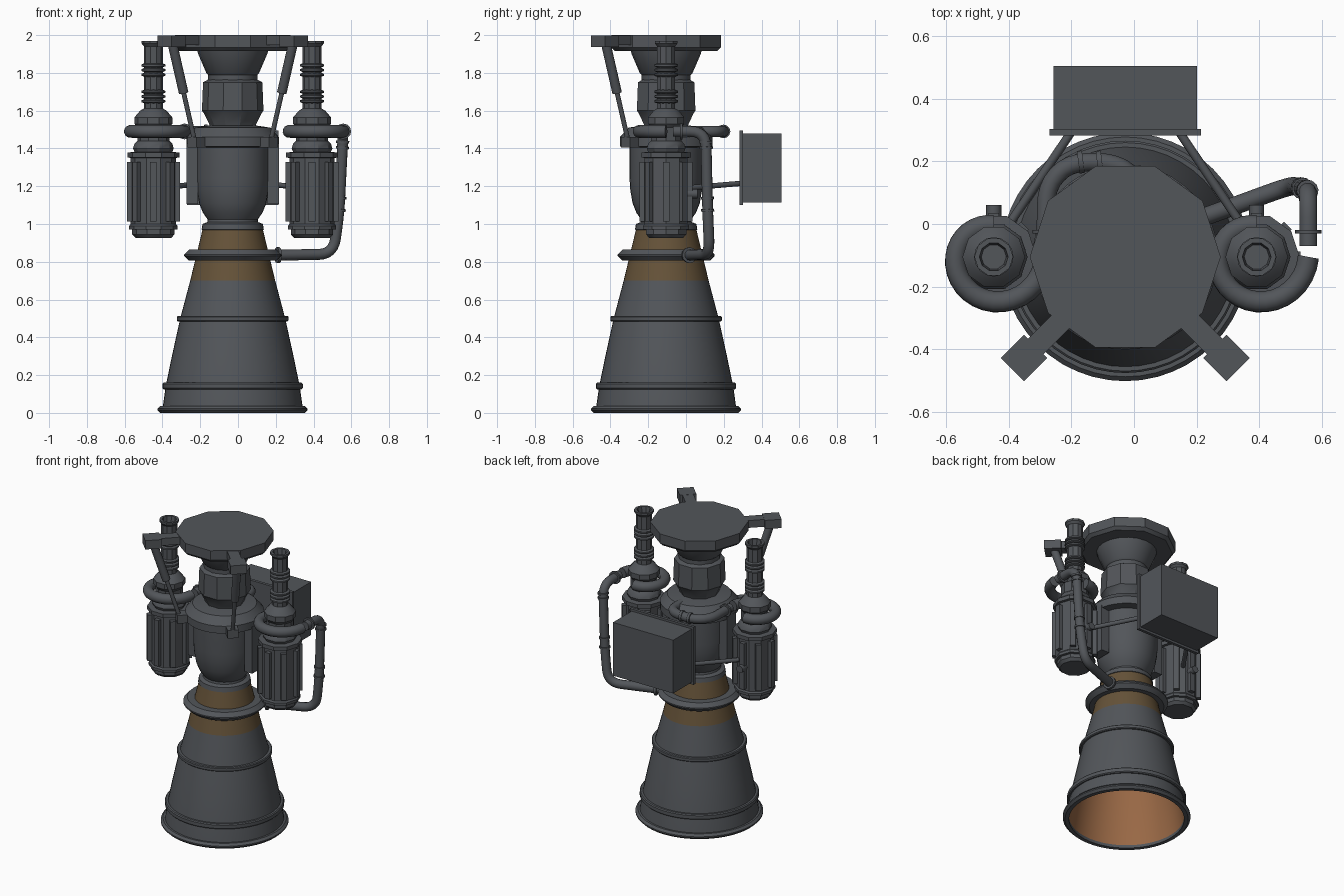
import bpy, bmesh, math
from mathutils import Vector, Matrix

if "Cube" in bpy.data.objects:
    bpy.data.objects.remove(bpy.data.objects["Cube"], do_unlink=True)


def material(name, rgb):
    m = bpy.data.materials.new(name)
    m.use_nodes = True
    m.diffuse_color = (*rgb, 1)
    m.node_tree.nodes["Principled BSDF"].inputs["Base Color"].default_value = (*rgb, 1)
    return m


GREY = material("dark grey metal", (0.085, 0.092, 0.102))
BROWN = material("heat stained brown", (0.13, 0.085, 0.04))
COPPER = material("copper lining", (0.32, 0.14, 0.06))
CX, CY = -0.028, -0.105          # engine axis
AXIS = (CX, CY)
PUMP_OFFSET = 0.42


def finish(name, bm, mats=(GREY,), smooth=True):
    bmesh.ops.recalc_face_normals(bm, faces=bm.faces)
    me = bpy.data.meshes.new(name)
    bm.to_mesh(me)
    bm.free()
    ob = bpy.data.objects.new(name, me)
    bpy.context.collection.objects.link(ob)
    for m in mats:
        me.materials.append(m)
    if smooth:
        bpy.ops.object.select_all(action='DESELECT')
        ob.select_set(True)
        bpy.context.view_layer.objects.active = ob
        bpy.ops.object.shade_smooth_by_angle(angle=math.radians(32))
    return ob


def lathe(name, profile, centre, sides, mats=(GREY,), rule=None, closed=False):
    """Spin (radius, z) points round a vertical axis."""
    bm = bmesh.new()
    rings = [[bm.verts.new((centre[0] + r * math.cos(math.tau * i / sides),
                            centre[1] + r * math.sin(math.tau * i / sides), z))
              for i in range(sides)] for r, z in profile]
    pairs = list(zip(rings, rings[1:])) + ([(rings[-1], rings[0])] if closed else [])
    for k, (a, b) in enumerate(pairs):
        for i in range(sides):
            j = (i + 1) % sides
            f = bm.faces.new((a[i], a[j], b[j], b[i]))
            f.material_index = rule(k) if rule else 0
    if not closed:
        bm.faces.new(rings[0])
        bm.faces.new(rings[-1])
    return finish(name, bm, mats)


def box(name, size, centre, angle=0):
    bm = bmesh.new()
    mat = (Matrix.Translation(centre) @ Matrix.Rotation(angle, 4, 'Z')
           @ Matrix.Diagonal((*size, 1)))
    bmesh.ops.create_cube(bm, size=1, matrix=mat)
    return finish(name, bm, smooth=False)


def rod(name, a, b, radius, sides=12):
    a, b = Vector(a), Vector(b)
    bm = bmesh.new()
    mat = (Matrix.Translation((a + b) / 2)
           @ (b - a).to_track_quat('Z', 'Y').to_matrix().to_4x4())
    bmesh.ops.create_cone(bm, cap_ends=True, segments=sides, radius1=radius,
                          radius2=radius, depth=(b - a).length, matrix=mat)
    return finish(name, bm)


def rounded(points, bend=0.06, steps=4):
    """Replace each corner of a path with a short arc."""
    pts = [Vector(p) for p in points]
    out = [pts[0]]
    for p, q, r in zip(pts, pts[1:], pts[2:]):
        a = q + (p - q).normalized() * min(bend, (p - q).length * 0.48)
        b = q + (r - q).normalized() * min(bend, (r - q).length * 0.48)
        for i in range(steps + 1):
            t = i / steps
            out.append(a * (1 - t) ** 2 + q * 2 * t * (1 - t) + b * t * t)
    return out + [pts[-1]]


def pipe(name, path, radius, sides=12):
    bm = bmesh.new()
    rings, side = [], None
    for i, p in enumerate(path):
        t = (path[min(i + 1, len(path) - 1)] - path[max(i - 1, 0)]).normalized()
        if side is None:
            side = t.orthogonal()
        side = (side - t * side.dot(t)).normalized()
        other = t.cross(side)
        rings.append([bm.verts.new(p + radius * (side * math.cos(math.tau * k / sides)
                                                 + other * math.sin(math.tau * k / sides)))
                      for k in range(sides)])
    for a, b in zip(rings, rings[1:]):
        for k in range(sides):
            j = (k + 1) % sides
            bm.faces.new((a[k], a[j], b[j], b[k]))
    bm.faces.new(rings[0])
    bm.faces.new(rings[-1])
    return finish(name, bm)


# Nozzle bell: outer wall up, inner lining down
outer = [(0.372, 0.02), (0.355, 0.14), (0.322, 0.3), (0.278, 0.5), (0.225, 0.7), (0.16, 0.97)]
inner = [(r - 0.014, z) for r, z in reversed(outer)]
lathe("nozzle_bell", outer + inner, AXIS, 48, (GREY, BROWN, COPPER),
      lambda k: (0 if k < 4 else 1) if k < 5 else 2, closed=True)
lathe("throat_plug", [(0.15, 0.962), (0.15, 0.972)], AXIS, 32, (COPPER,))

# Bands round the bell
def band(name, r_in, r_out, z0, z1, chamfer):
    mid = r_out - chamfer
    lathe(name, [(r_in, z0), (mid, z0), (r_out, z0 + chamfer), (r_out, z1 - chamfer),
                 (mid, z1), (r_in, z1)], AXIS, 48, closed=True)

band("nozzle_lip", 0.358, 0.397, 0.0, 0.036, 0.014)
band("lower_bell_band", 0.345, 0.371, 0.125, 0.16, 0.006)
band("upper_bell_band", 0.27, 0.296, 0.485, 0.512, 0.005)
band("coolant_manifold", 0.17, 0.257, 0.806, 0.864, 0.025)

# Combustion chamber and injector dome
lathe("throat_collar", [(0.15, 0.965), (0.165, 0.97), (0.16, 1.0), (0.135, 1.01),
                        (0.13, 1.04)], AXIS, 32)
lathe("combustion_chamber", [(0.13, 1.02), (0.158, 1.06), (0.178, 1.11), (0.19, 1.18),
                             (0.194, 1.24), (0.194, 1.42)], AXIS, 32)
lathe("injector_dome", [(0.2, 1.405), (0.245, 1.41), (0.245, 1.46), (0.2, 1.51),
                        (0.1, 1.525)], AXIS, 32)
for s in (-1, 1):
    box("chamber_side_plate", (0.06, 0.1, 0.32), (CX + s * 0.214, CY, 1.265))

# Gimbal column and mounting plate
lathe("gimbal_body", [(0.115, 1.5), (0.125, 1.53), (0.152, 1.585), (0.163, 1.6),
                      (0.157, 1.75), (0.13, 1.765)], AXIS, 10)
lathe("gimbal_cone", [(0.13, 1.755), (0.13, 1.79), (0.14, 1.8), (0.183, 1.9),
                      (0.19, 1.925)], AXIS, 20)
lathe("mounting_plate", [(0.285, 1.916), (0.305, 1.935), (0.305, 2.0)], AXIS, 10)

# Gimbal actuators on the two front diagonals
for s in (-1, 1):
    d = Vector((s, -1, 0)).normalized()
    at = lambda dist, z: Vector((CX, CY, z)) + d * dist
    turn = math.atan2(d.y, d.x)
    box("actuator_arm", (0.2, 0.07, 0.05), at(0.34, 1.972), turn)
    box("actuator_block", (0.105, 0.105, 0.06), at(0.457, 1.968), turn)
    box("actuator_foot", (0.07, 0.07, 0.056), at(0.27, 1.432), turn)
    top, foot = at(0.45, 1.95), at(0.285, 1.44)
    mid = top.lerp(foot, 0.5)
    rod("actuator_cylinder", top, mid, 0.026)
    rod("actuator_piston", mid, foot, 0.013)


# Turbopumps
def volute_path(x):
    """Spiral that widens towards its outlet, which points to the back."""
    pts = []
    for i in range(25):
        a = math.pi / 2 + i / 24 * 1.5 * math.pi
        r = 0.1 + 0.065 * i / 24
        pts.append(Vector((x + r * math.cos(a), CY + r * math.sin(a), 1.49)))
    return pts

for s, side in ((-1, "right"), (1, "left")):
    x = CX + s * PUMP_OFFSET
    c = (x, CY)
    lathe(side + "_pump_body", [
        (0.095, 0.927), (0.112, 0.945), (0.112, 0.97), (0.128, 0.972), (0.128, 0.99),
        (0.12, 1.0), (0.12, 1.35), (0.137, 1.352), (0.137, 1.378), (0.1, 1.382),
        (0.108, 1.4), (0.1, 1.425), (0.085, 1.44), (0.085, 1.51), (0.1, 1.53),
        (0.1, 1.565), (0.07, 1.6), (0.05, 1.612)], c, 10)
    lathe(side + "_pump_inlet", [
        (0.05, 1.6), (0.05, 1.94), (0.062, 1.955), (0.062, 1.97), (0.046, 1.97),
        (0.04, 1.93)], c, 10)
    for z in (1.65, 1.675, 1.7, 1.79, 1.815, 1.84):
        lathe(side + "_inlet_bellows", [(0.048, z - 0.011), (0.063, z - 0.005),
                                        (0.063, z + 0.005), (0.048, z + 0.011)], c, 16)
    for i in range(8):
        a = math.tau * i / 8
        box(side + "_pump_rib", (0.035, 0.035, 0.315),
            (x + 0.123 * math.cos(a), CY + 0.123 * math.sin(a), 1.172), a)
    rod(side + "_pump_port", (x, CY + 0.1, 1.16), (x, CY + 0.165, 1.16), 0.024)
    rod(side + "_outlet_flange", (x + 0.165, -0.031, 1.49), (x + 0.165, -0.019, 1.49), 0.042)
    # Rod holding the rear box
    rod(side + "_box_strut", (CX + s * 0.175, 0.29, 1.215), (CX + s * 0.37, 0.0, 1.19), 0.014)

# Outlet pipe from the right pump to the injector dome
rx, lx = CX - PUMP_OFFSET, CX + PUMP_OFFSET
dome_run = [(rx + 0.165, -0.07, 1.49), (-0.28, 0.12, 1.49), (-0.21, 0.195, 1.49),
            (-0.08, 0.2, 1.49), (0.0, 0.16, 1.49), (0.0, 0.05, 1.49)]
pipe("right_pump_volute", volute_path(rx), 0.034)
pipe("dome_feed_pipe", rounded(dome_run), 0.03)
for x in (-0.17, -0.11):
    rod("dome_pipe_joint", (x - 0.008, 0.197, 1.49), (x + 0.008, 0.199, 1.49), 0.036)

# Outlet pipe from the left pump down to the coolant manifold
down_run = [(lx + 0.165, -0.07, 1.49), (lx + 0.165, 0.105, 1.49), (0.535, 0.115, 1.06),
            (0.505, 0.125, 0.84), (0.19, 0.01, 0.835)]
pipe("left_pump_volute", volute_path(lx), 0.034)
pipe("coolant_feed_pipe", rounded(down_run, 0.085, 6), 0.029)
top, low = Vector(down_run[1]), Vector(down_run[2])
for t in (0.13, 0.2, 0.82, 0.97):
    rod("feed_pipe_joint", top.lerp(low, t - 0.015), top.lerp(low, t + 0.015), 0.035)
rod("manifold_flange", (0.205, 0.015, 0.835), (0.219, 0.02, 0.835), 0.042)

# Rear control box
box("control_box", (0.457, 0.21, 0.365), (CX, 0.4, 1.297))
box("control_box_flange", (0.483, 0.02, 0.395), (CX, 0.293, 1.297))
